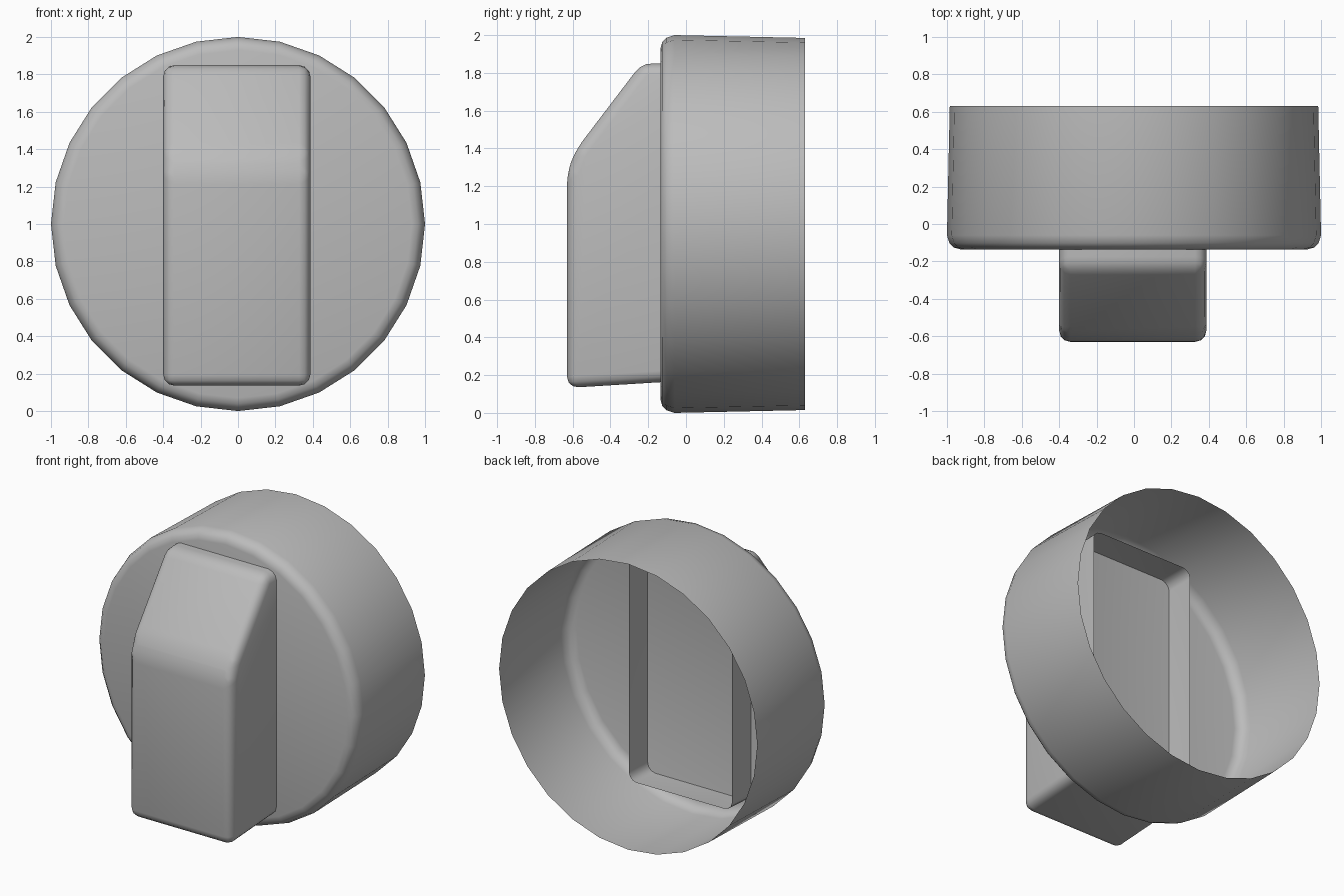
import bpy, bmesh
from math import sin, cos, pi, radians

cube = bpy.data.objects.get("Cube")
if cube:
    bpy.data.objects.remove(cube, do_unlink=True)

grey = bpy.data.materials.new("plain_grey")
grey.use_nodes = True
colour = (0.5, 0.5, 0.5, 1)
grey.diffuse_color = colour
grey.node_tree.nodes["Principled BSDF"].inputs["Base Color"].default_value = colour


def finish(bm, name, angle):
    """Turn a bmesh into a smooth-shaded grey object."""
    mesh = bpy.data.meshes.new(name)
    bm.to_mesh(mesh)
    bm.free()
    mesh.materials.append(grey)
    obj = bpy.data.objects.new(name, mesh)
    bpy.context.collection.objects.link(obj)
    bpy.ops.object.select_all(action='DESELECT')
    obj.select_set(True)
    bpy.context.view_layer.objects.active = obj
    bpy.ops.object.shade_smooth_by_angle(angle=radians(angle))
    return obj


# Round cap: thin shell, closed and rounded at the front, open at the back
SIDES = 28
profile = [(0.93, -0.135), (0.962, -0.126), (0.987, -0.102), (1.0, -0.06), (0.985, 0.63)]
bm = bmesh.new()
rings = [[bm.verts.new((r * sin(2 * pi * i / SIDES), y, 1 + r * cos(2 * pi * i / SIDES)))
          for i in range(SIDES)] for r, y in profile]
bm.faces.new(rings[0])
for a, b in zip(rings, rings[1:]):
    for i in range(SIDES):
        j = (i + 1) % SIDES
        bm.faces.new((a[i], b[i], b[j], a[j]))
bmesh.ops.recalc_face_normals(bm, faces=bm.faces)
finish(bm, "round_cap", 40)

# Grip: hollow block with a sloped top, its walls running on inside the cap
outline = [(0.07, 0.175), (-0.63, 0.132), (-0.63, 1.27), (-0.585, 1.39),
           (-0.235, 1.85), (0.07, 1.85)]
bm = bmesh.new()
right, left = [[bm.verts.new((x, y, z)) for y, z in outline] for x in (-0.4, 0.387)]
bm.faces.new(right)
bm.faces.new(left)
for i in range(len(outline) - 1):
    bm.faces.new((right[i], right[i + 1], left[i + 1], left[i]))
bmesh.ops.recalc_face_normals(bm, faces=bm.faces)
bmesh.ops.bevel(bm, geom=[e for e in bm.edges if not e.is_boundary], offset=0.06,
                segments=3, profile=0.5, affect='EDGES', clamp_overlap=True)
bmesh.ops.recalc_face_normals(bm, faces=bm.faces)
finish(bm, "grip", 40)
